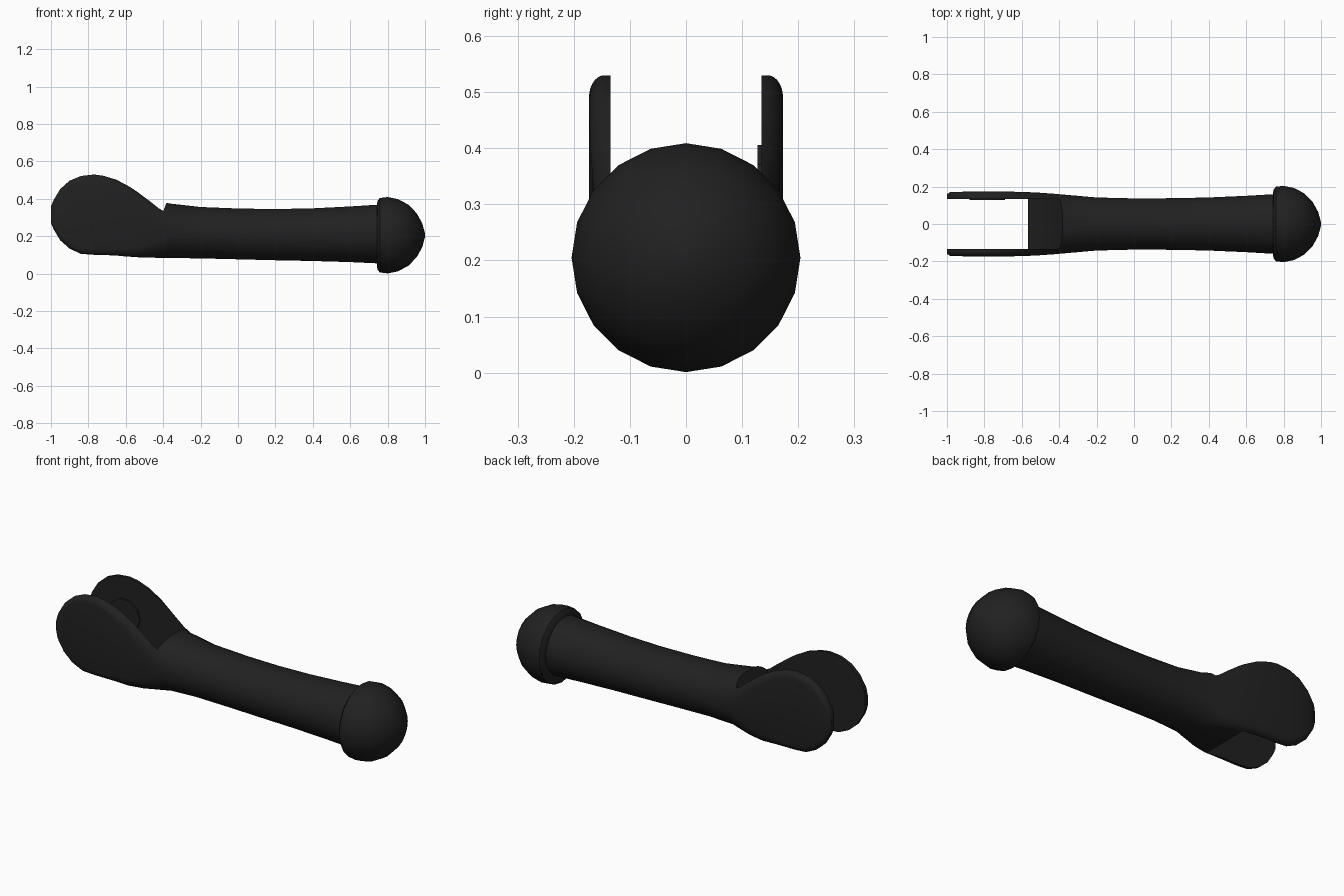
import bpy, bmesh, math

if "Cube" in bpy.data.objects:
    bpy.data.objects.remove(bpy.data.objects["Cube"])

black = bpy.data.materials.new("black_plastic")
black.diffuse_color = (0.015, 0.015, 0.015, 1)
black.use_nodes = True
black.node_tree.nodes["Principled BSDF"].inputs["Base Color"].default_value = black.diffuse_color


def loft(name, rings, material=black):
    """Skin a list of closed rings and cap both ends."""
    bm = bmesh.new()
    loops = [[bm.verts.new(p) for p in ring] for ring in rings]
    n = len(loops[0])
    for a, b in zip(loops, loops[1:]):
        for i in range(n):
            bm.faces.new((a[i], a[(i + 1) % n], b[(i + 1) % n], b[i]))
    bm.faces.new(loops[0])
    bm.faces.new(loops[-1])
    bmesh.ops.recalc_face_normals(bm, faces=bm.faces)
    mesh = bpy.data.meshes.new(name)
    bm.to_mesh(mesh)
    bm.free()
    obj = bpy.data.objects.new(name, mesh)
    bpy.context.collection.objects.link(obj)
    mesh.materials.append(material)
    return obj


def rounded_section(x, hy, z0, z1, ry, rz, steps=6):
    """Rounded rectangle across the handle; full radii give an ellipse."""
    hz, zc = (z1 - z0) / 2, (z1 + z0) / 2
    rz = min(rz, hz)
    pts = []
    for q, (sy, sz) in enumerate(((1, 1), (-1, 1), (-1, -1), (1, -1))):
        for k in range(steps):
            a = math.pi / 2 * (q + (k + 0.5) / steps)
            pts.append((x, sy * (hy - ry) + ry * math.cos(a),
                        zc + sz * (hz - rz) + rz * math.sin(a)))
    return pts


def smooth(obj, angle=35):
    bpy.ops.object.select_all(action='DESELECT')
    obj.select_set(True)
    bpy.context.view_layer.objects.active = obj
    bpy.ops.object.shade_smooth_by_angle(angle=math.radians(angle))


# Handle: rounded fork end flowing into a waisted round shaft
# x, half width, bottom, top, corner radius y, corner radius z
stations = [
    (-1.00, 0.160, 0.27, 0.36, 0.020, 0.03),
    (-0.985, 0.170, 0.235, 0.395, 0.025, 0.03),
    (-0.95, 0.172, 0.177, 0.453, 0.025, 0.04),
    (-0.90, 0.173, 0.133, 0.497, 0.025, 0.04),
    (-0.84, 0.173, 0.105, 0.522, 0.025, 0.04),
    (-0.77, 0.173, 0.100, 0.530, 0.027, 0.04),
    (-0.72, 0.173, 0.099, 0.523, 0.030, 0.04),
    (-0.65, 0.173, 0.096, 0.502, 0.035, 0.05),
    (-0.57, 0.171, 0.088, 0.460, 0.045, 0.06),
    (-0.49, 0.167, 0.085, 0.414, 0.070, 0.08),
    (-0.42, 0.162, 0.083, 0.385, 0.110, 0.11),
    (-0.36, 0.157, 0.082, 0.375, 0.140, 0.14),
    (-0.20, 0.143, 0.080, 0.357, 0.143, 0.2),
    (0.00, 0.138, 0.075, 0.349, 0.138, 0.2),
    (0.20, 0.139, 0.070, 0.346, 0.139, 0.2),
    (0.40, 0.143, 0.066, 0.350, 0.143, 0.2),
    (0.60, 0.152, 0.060, 0.360, 0.152, 0.2),
    (0.77, 0.162, 0.052, 0.371, 0.162, 0.2),
]
handle = loft("handle", [rounded_section(*s) for s in stations])

# Slot cutter: open fork with a sloping, slightly concave end wall
profile = [(-1.2, -0.1), (-0.568, -0.1), (-0.568, 0.09), (-0.51, 0.15),
           (-0.455, 0.225), (-0.41, 0.305), (-0.38, 0.385), (-0.35, 0.7),
           (-1.2, 0.7)]
cutter = loft("slot_cutter", [[(x, y, z) for x, z in profile]
                              for y in (-0.135, 0.135)])
cutter.hide_render = True
mod = handle.modifiers.new("slot", 'BOOLEAN')
mod.operation = 'DIFFERENCE'
mod.object = cutter
bpy.context.view_layer.objects.active = handle
bpy.ops.object.modifier_apply(modifier=mod.name)
bpy.data.objects.remove(cutter)
smooth(handle)


# Shallow pivot boss on the inner face of the rear fork cheek
def disc(y):
    return [(-0.785 + 0.095 * math.cos(math.tau * i / 10), y,
             0.315 + 0.095 * math.sin(math.tau * i / 10)) for i in range(10)]


smooth(loft("pivot_boss", [disc(0.127), disc(0.14)]))

# Rounded end knob
knob_profile = [(0.742, 0.14), (0.745, 0.182), (0.758, 0.199), (0.80, 0.204),
                (0.855, 0.193), (0.91, 0.164), (0.955, 0.118),
                (0.985, 0.064), (0.999, 0.012)]
sides = 20
knob = loft("end_knob", [
    [(x, r * math.cos(math.tau * i / sides),
      0.205 + r * math.sin(math.tau * i / sides)) for i in range(sides)]
    for x, r in knob_profile])
smooth(knob, 45)
